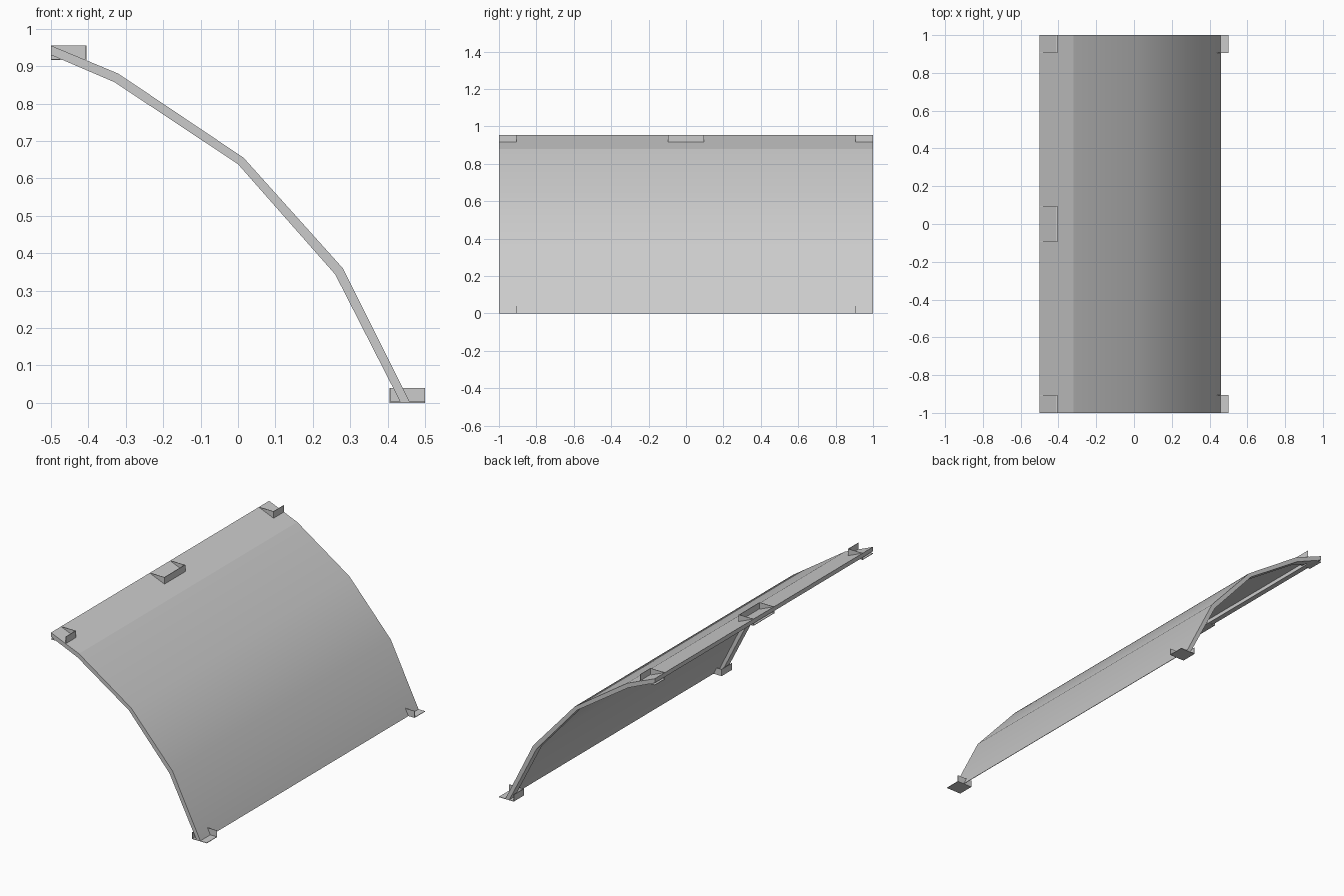
import bpy, bmesh

if "Cube" in bpy.data.objects:
    bpy.data.objects.remove(bpy.data.objects["Cube"])

OUTER = [(-0.50, 0.955), (-0.32, 0.88), (0.015, 0.655), (0.28, 0.36), (0.46, 0.0)]
INNER = [(-0.50, 0.93), (-0.33, 0.857), (0.0, 0.638), (0.26, 0.343), (0.435, 0.0)]


def layer(a, b):
    """Profile points between the outer (0) and inner (1) curve."""
    mix = lambda t: [(o[0] + (i[0] - o[0]) * t, o[1] + (i[1] - o[1]) * t)
                     for o, i in zip(OUTER, INNER)]
    return mix(a), mix(b)


def strip(name, top, bottom, y0, y1, smooth=False):
    """Solid bent strip, running along y from y0 to y1."""
    bm = bmesh.new()
    rings = []
    for (tx, tz), (bx, bz) in zip(top, bottom):
        rings.append([bm.verts.new(c) for c in
                      ((tx, y0, tz), (tx, y1, tz), (bx, y1, bz), (bx, y0, bz))])
    for a, b in zip(rings, rings[1:]):
        for k in range(4):
            f = bm.faces.new((a[k], a[(k + 1) % 4], b[(k + 1) % 4], b[k]))
            f.smooth = smooth and k in (0, 2)
    bm.faces.new(rings[0])
    bm.faces.new(rings[-1])
    bmesh.ops.recalc_face_normals(bm, faces=bm.faces)
    # Sharp borders, and a crease at the first bend
    for e in bm.edges:
        e.smooth = e.calc_face_angle(0) < 0.5 and not all(v in rings[1] for v in e.verts)
    me = bpy.data.meshes.new(name)
    bm.to_mesh(me)
    bm.free()
    ob = bpy.data.objects.new(name, me)
    bpy.context.collection.objects.link(ob)
    return ob


def bracket(name, x0, x1, y0, y1, z0, wall_x, wall_ys, h=0.039, t=0.003):
    """Thin open tray: floor, one wall across x and walls at the given y."""
    boxes = [(x0, x1, y0, y1, z0, z0 + t), (wall_x, wall_x + t, y0, y1, z0, z0 + h)]
    boxes += [(x0, x1, y, y + t, z0, z0 + h) for y in wall_ys]
    bm = bmesh.new()
    for a, b, c, d, e, f in boxes:
        for v in bmesh.ops.create_cube(bm, size=1)["verts"]:
            v.co = (a if v.co.x < 0 else b, c if v.co.y < 0 else d, e if v.co.z < 0 else f)
    me = bpy.data.meshes.new(name)
    bm.to_mesh(me)
    bm.free()
    bpy.context.collection.objects.link(bpy.data.objects.new(name, me))


# Bent covering sheet
strip("curved_panel", *layer(0, 0.12), -1, 1, smooth=True)

# Ribs under both ends
for label, y in (("front", -1), ("back", 0.95)):
    strip(label + "_rib", *layer(0.12, 1), y, y + 0.05)

# Beam under the top edge
strip("top_beam", [(-0.5, 0.952), (-0.47, 0.9395), (-0.445, 0.929)],
      [(-0.5, 0.93), (-0.47, 0.918), (-0.445, 0.907)], -0.95, 0.95)

# Mounting brackets
T = 0.003
for label, y0, wall in (("front", -1, -0.905 - T), ("back", 0.905, 0.905)):
    bracket(label + "_top_bracket", -0.5, -0.405, y0, y0 + 0.095, 0.916, -0.405 - T, [wall])
    bracket(label + "_foot_bracket", 0.405, 0.5, y0, y0 + 0.095, 0, 0.405, [wall])
bracket("middle_top_bracket", -0.5, -0.405, -0.095, 0.095, 0.916, -0.405 - T,
        [-0.095, 0.095 - T])
